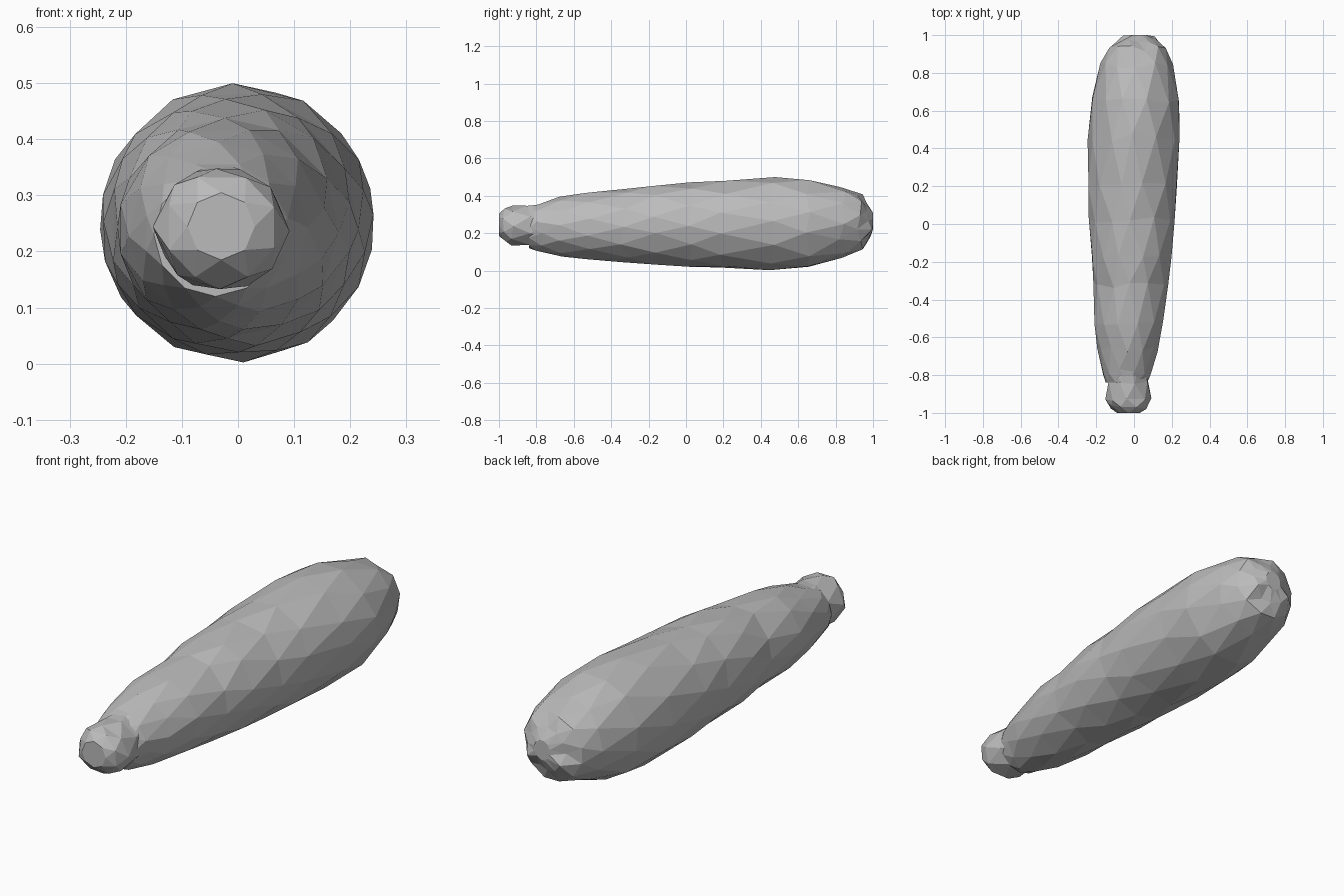
import bpy, bmesh, math, random

random.seed(4)
cube = bpy.data.objects.get("Cube")
if cube:
    bpy.data.objects.remove(cube, do_unlink=True)

grey = bpy.data.materials.new("plain grey")
grey.use_nodes = True
colour = (0.5, 0.5, 0.5, 1)
grey.diffuse_color = colour
grey.node_tree.nodes["Principled BSDF"].inputs["Base Color"].default_value = colour


def faceted_loft(name, sections, sides, jitter):
    """Sections are (y, left x, right x, low z, high z); rings are staggered into triangles."""
    bm = bmesh.new()
    rings = []
    for i, (y, x0, x1, z0, z1) in enumerate(sections):
        ring = []
        swell = 1.015 if i % 2 else 1.0
        end = i in (0, len(sections) - 1)
        for j in range(sides):
            wobble = 0 if end else random.uniform(-1, 1)
            a = 2 * math.pi * (j + 0.5 * (i % 2) + 0.12 * wobble) / sides
            dy = 0 if end else random.uniform(-jitter, jitter)
            ring.append(bm.verts.new((
                (x0 + x1) / 2 + (x1 - x0) / 2 * swell * math.cos(a),
                y + dy,
                (z0 + z1) / 2 + (z1 - z0) / 2 * swell * math.sin(a))))
        rings.append(ring)
    for i in range(len(rings) - 1):
        a, b = rings[i], rings[i + 1]
        for j in range(sides):
            k = (j + 1) % sides
            if i % 2 == 0:
                bm.faces.new((a[j], a[k], b[j]))
                bm.faces.new((a[k], b[k], b[j]))
            else:
                bm.faces.new((a[j], a[k], b[k]))
                bm.faces.new((a[j], b[k], b[j]))
    bm.faces.new(rings[0])
    bm.faces.new(rings[-1])
    bmesh.ops.recalc_face_normals(bm, faces=bm.faces)
    mesh = bpy.data.meshes.new(name)
    bm.to_mesh(mesh)
    bm.free()
    mesh.materials.append(grey)
    obj = bpy.data.objects.new(name, mesh)
    bpy.context.collection.objects.link(obj)
    return obj


# Long swelling body with a rounded far end
faceted_loft("squash_body", [
    (-0.84, -0.15, 0.07, 0.12, 0.34),
    (-0.78, -0.165, 0.09, 0.10, 0.36),
    (-0.66, -0.195, 0.125, 0.075, 0.395),
    (-0.52, -0.212, 0.155, 0.06, 0.42),
    (-0.33, -0.215, 0.18, 0.045, 0.438),
    (-0.16, -0.228, 0.2, 0.03, 0.458),
    (0.02, -0.24, 0.215, 0.02, 0.472),
    (0.2, -0.243, 0.228, 0.015, 0.482),
    (0.46, -0.246, 0.242, 0.002, 0.5),
    (0.66, -0.222, 0.24, 0.016, 0.487),
    (0.84, -0.178, 0.207, 0.068, 0.447),
    (0.93, -0.13, 0.17, 0.112, 0.41),
    (0.98, -0.07, 0.12, 0.165, 0.36),
    (1.0, -0.01, 0.07, 0.22, 0.31)], 12, 0.02)

# Short blunt stalk
faceted_loft("stalk", [
    (-0.7, -0.13, 0.06, 0.13, 0.36),
    (-0.84, -0.14, 0.08, 0.13, 0.35),
    (-0.93, -0.152, 0.092, 0.133, 0.348),
    (-0.97, -0.13, 0.07, 0.145, 0.34),
    (-1.0, -0.09, 0.03, 0.185, 0.305)], 8, 0.01)
